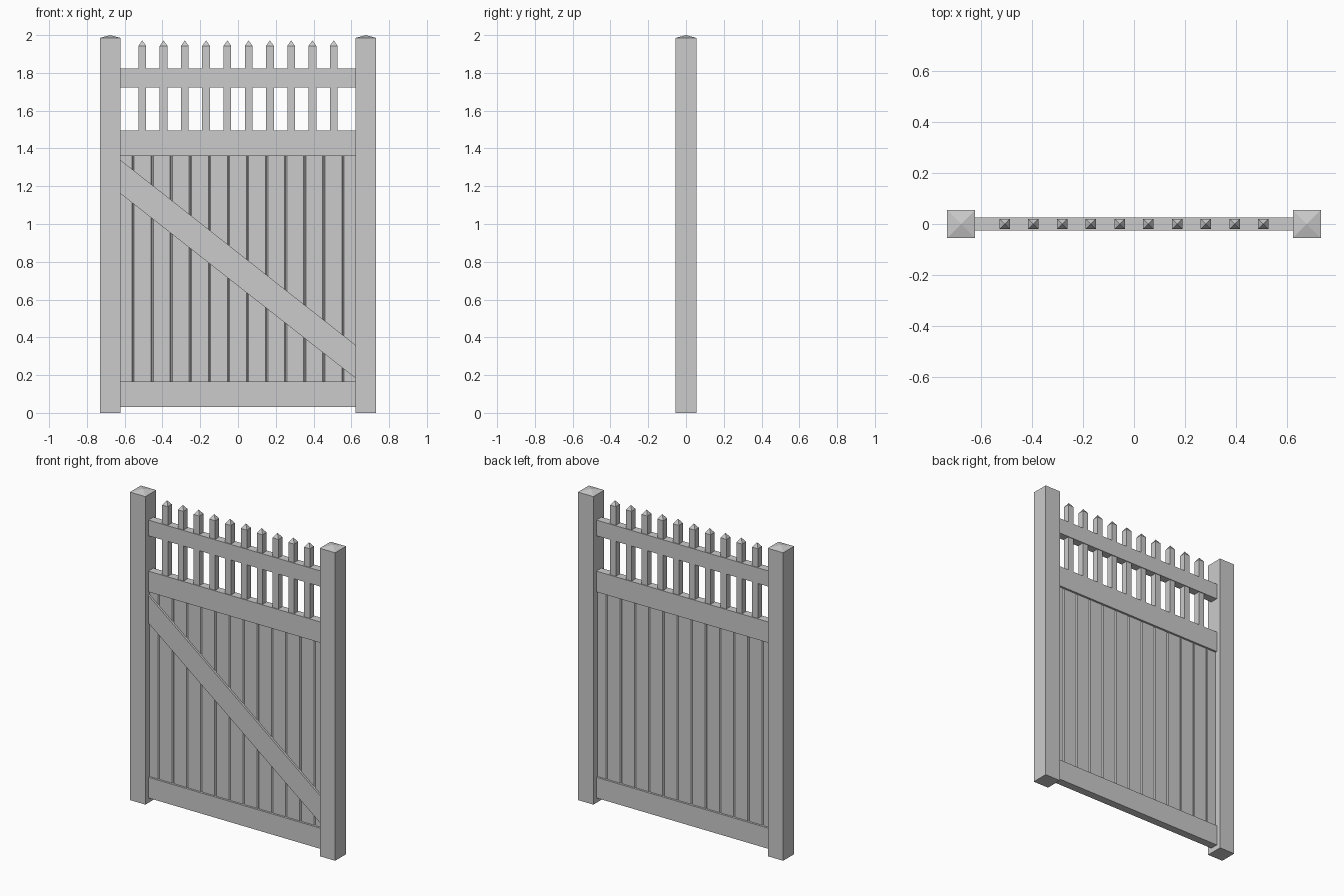
import bpy, bmesh

if "Cube" in bpy.data.objects:
    bpy.data.objects.remove(bpy.data.objects["Cube"])

POST_X, POST_H = 0.6765, 0.055   # post centre and half width
INNER = POST_X - POST_H          # inner faces of the posts
RAIL_Y = 0.0255                  # rail half thickness
PANEL_Y = 0.0125                 # panel half thickness


def finish(name, bm):
    bmesh.ops.recalc_face_normals(bm, faces=bm.faces)
    mesh = bpy.data.meshes.new(name)
    bm.to_mesh(mesh)
    bm.free()
    ob = bpy.data.objects.new(name, mesh)
    bpy.context.collection.objects.link(ob)
    return ob


def prism(name, outline, offset):
    """Closed outline of 3D points swept along an offset."""
    bm = bmesh.new()
    face = bm.faces.new([bm.verts.new(p) for p in outline])
    new = bmesh.ops.extrude_face_region(bm, geom=[face])["geom"]
    verts = [g for g in new if isinstance(g, bmesh.types.BMVert)]
    bmesh.ops.translate(bm, verts=verts, vec=offset)
    return finish(name, bm)


def pointed_post(name, x, half, z0, z1, peak):
    """Square post with a pyramid top."""
    bm = bmesh.new()
    corners = [(-half, -half), (half, -half), (half, half), (-half, half)]
    low = [bm.verts.new((x + a, b, z0)) for a, b in corners]
    top = [bm.verts.new((x + a, b, z1)) for a, b in corners]
    tip = bm.verts.new((x, 0, peak))
    bm.faces.new(low)
    for i in range(4):
        j = (i + 1) % 4
        bm.faces.new((low[i], low[j], top[j], top[i]))
        bm.faces.new((top[i], top[j], tip))
    return finish(name, bm)


# Gate posts
for side, sx in (("left", -1), ("right", 1)):
    pointed_post(f"{side}_post", sx * POST_X, POST_H, 0, 1.985, 2.0)

# Horizontal rails
for name, z0, z1 in (("bottom_rail", 0.032, 0.165),
                     ("middle_rail", 1.36, 1.494),
                     ("upper_rail", 1.722, 1.823)):
    prism(name, [(-INNER, -RAIL_Y, z0), (INNER, -RAIL_Y, z0),
                 (INNER, RAIL_Y, z0), (-INNER, RAIL_Y, z0)], (0, 0, z1 - z0))

# Boarded panel with V grooves on both faces
GROOVE_W, GROOVE_D = 0.006, 0.006
front = [(-INNER, -PANEL_Y)]
for i in range(12):
    x = (i - 5.5) * 0.101
    front += [(x - GROOVE_W, -PANEL_Y), (x, -PANEL_Y + GROOVE_D), (x + GROOVE_W, -PANEL_Y)]
front.append((INNER, -PANEL_Y))
section = front + [(x, -y) for x, y in reversed(front)]
prism("board_panel", [(x, y, 0.165) for x, y in section], (0, 0, 1.195))

# Diagonal brace on the front face
prism("diagonal_brace", [(-INNER, -RAIL_Y, 1.16), (INNER, -RAIL_Y, 0.184),
                         (INNER, -RAIL_Y, 0.36), (-INNER, -RAIL_Y, 1.338)],
      (0, RAIL_Y - 0.004, 0))

# Pointed pickets through the upper rail
for i in range(10):
    pointed_post(f"picket_{i + 1}", (i - 4.5) * 0.1126, 0.0205, 1.49, 1.943, 1.972)
